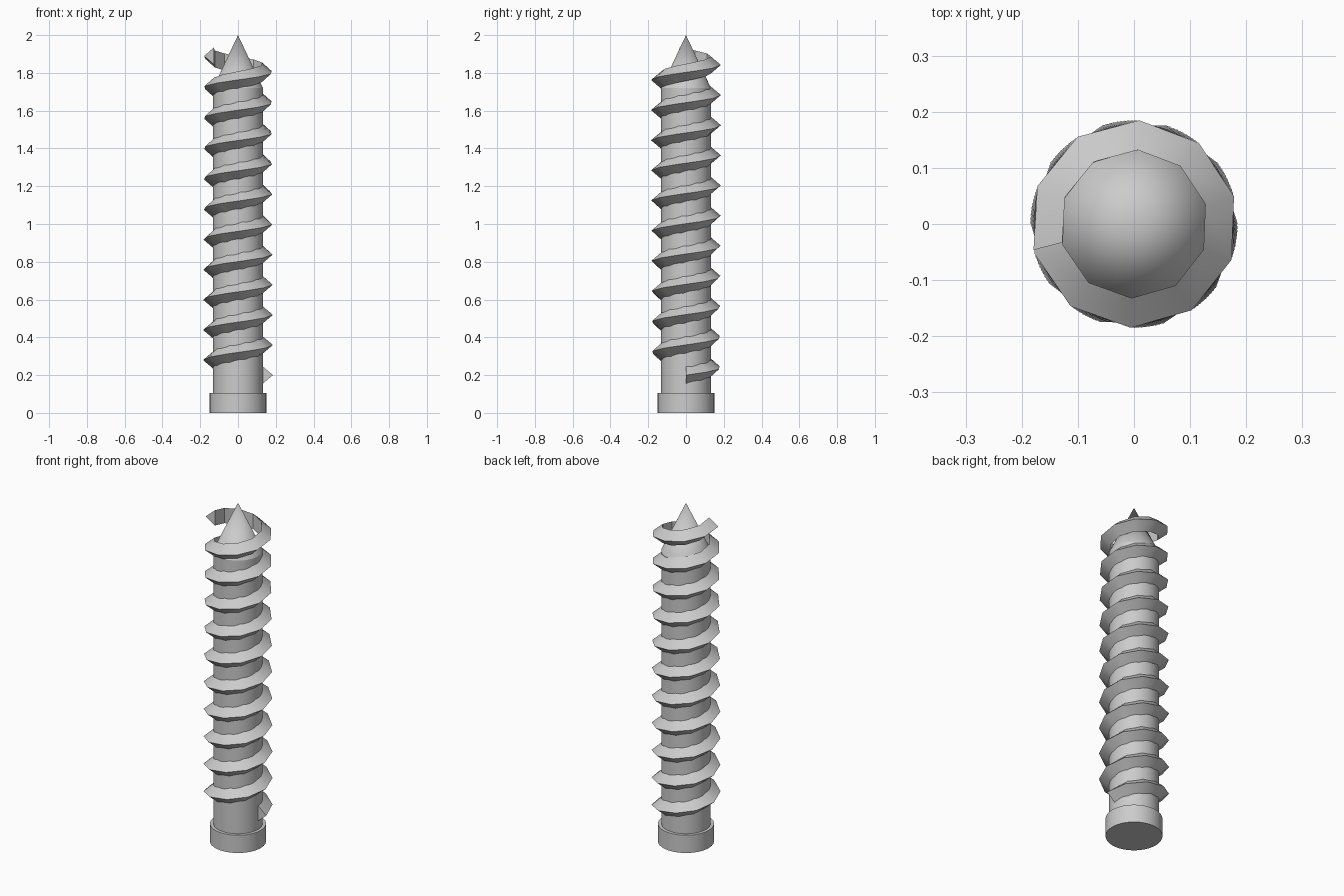
import bpy, bmesh, math

cube = bpy.data.objects.get("Cube")
if cube:
    bpy.data.objects.remove(cube, do_unlink=True)

# Single grey metal
steel = bpy.data.materials.new("grey_metal")
steel.use_nodes = True
GREY = (0.6, 0.6, 0.6, 1)
steel.diffuse_color = GREY
steel.node_tree.nodes["Principled BSDF"].inputs["Base Color"].default_value = GREY


def make_object(name, bm):
    bmesh.ops.recalc_face_normals(bm, faces=bm.faces)
    mesh = bpy.data.meshes.new(name)
    bm.to_mesh(mesh)
    bm.free()
    obj = bpy.data.objects.new(name, mesh)
    bpy.context.collection.objects.link(obj)
    mesh.materials.append(steel)
    bpy.ops.object.select_all(action="DESELECT")
    obj.select_set(True)
    bpy.context.view_layer.objects.active = obj
    bpy.ops.object.shade_smooth_by_angle(angle=math.radians(30))
    return obj


def tapered(name, r_low, r_high, z_low, z_high, sides=64):
    bm = bmesh.new()
    bmesh.ops.create_cone(bm, cap_ends=True, segments=sides, radius1=r_low,
                          radius2=r_high, depth=z_high - z_low)
    bmesh.ops.translate(bm, verts=bm.verts, vec=(0, 0, (z_low + z_high) / 2))
    return make_object(name, bm)


CORE = 0.132
tapered("head", 0.15, 0.15, 0, 0.105)
tapered("shaft", CORE, CORE, 0.1, 1.72)
tapered("tip", CORE, 0, 1.72, 2.0)

# Thread: a triangular section swept up a coarse helix
STEPS, SWEEP, START, PITCH = 106, math.radians(3794.5), 0.2, 0.1603
section = [(CORE, -0.045), (0.185, 0), (CORE, 0.045)]
bm = bmesh.new()
rings = []
for i in range(STEPS + 1):
    a = SWEEP * i / STEPS
    z = START + PITCH * a / math.tau
    rings.append([bm.verts.new((r * math.cos(a), r * math.sin(a), z + dz))
                  for r, dz in section])
for low, high in zip(rings, rings[1:]):
    for j in range(3):
        k = (j + 1) % 3
        bm.faces.new((low[j], high[j], high[k], low[k]))
bm.faces.new(rings[0])
bm.faces.new(rings[-1])
make_object("thread", bm)
